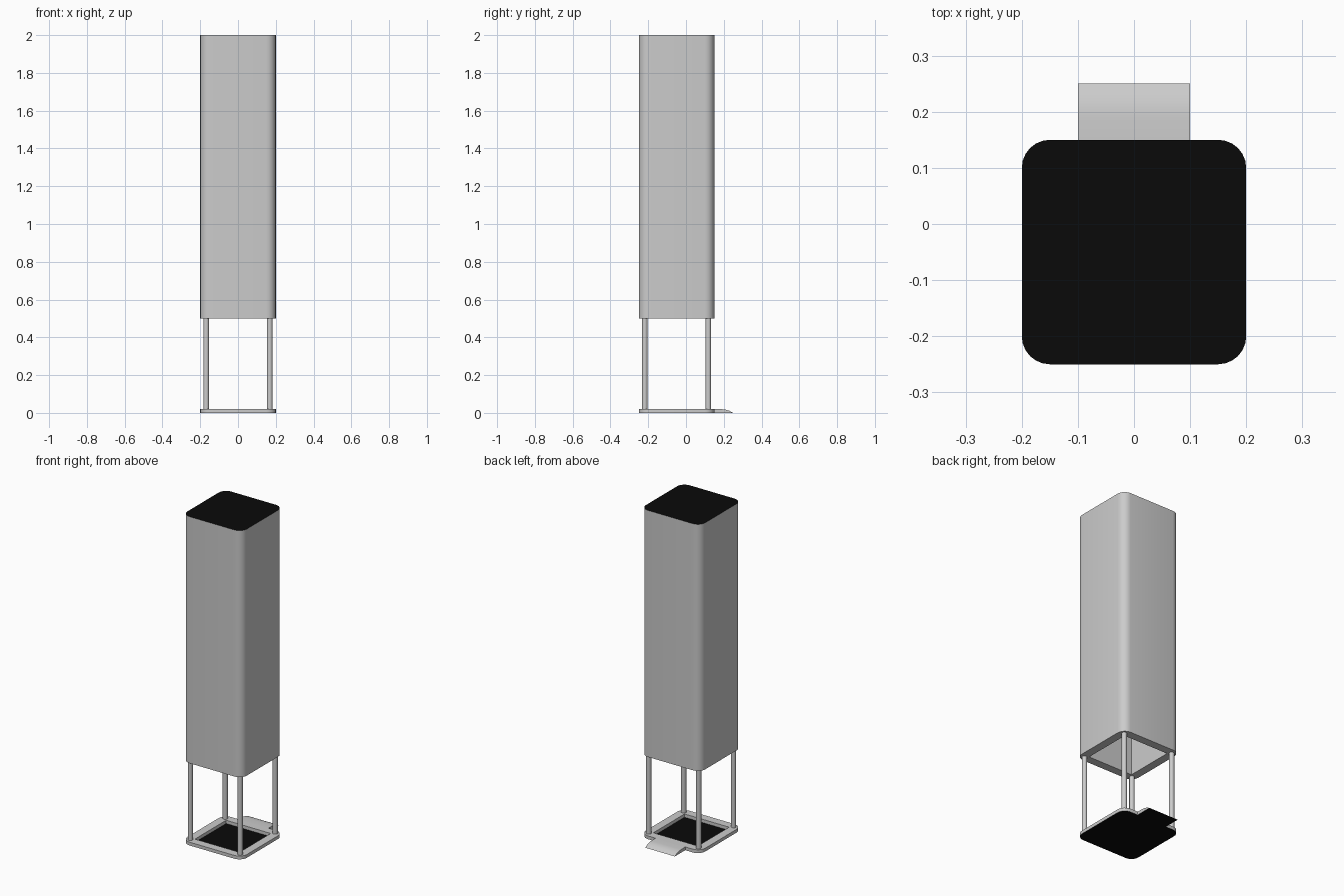
import bpy, bmesh, math

if "Cube" in bpy.data.objects:
    bpy.data.objects.remove(bpy.data.objects["Cube"])

CY = -0.05          # centre of the square plan in y
HALF, RAD, INNER = 0.2, 0.05, 0.15
SEG = 6

black = bpy.data.materials.new("black")
black.diffuse_color = (0.003, 0.003, 0.003, 1)
black.use_nodes = True
black.node_tree.nodes["Principled BSDF"].inputs["Base Color"].default_value = black.diffuse_color


def outline(half, rad):
    """Rounded square, counter-clockwise; rad 0 repeats each corner point."""
    pts = []
    for k, (sx, sy) in enumerate([(1, 1), (-1, 1), (-1, -1), (1, -1)]):
        for i in range(SEG + 1):
            a = math.pi / 2 * (k + i / SEG)
            pts.append((sx * (half - rad) + rad * math.cos(a),
                        CY + sy * (half - rad) + rad * math.sin(a)))
    return pts


def make(name, bm, mat=None):
    bmesh.ops.remove_doubles(bm, verts=bm.verts, dist=1e-5)
    me = bpy.data.meshes.new(name)
    bm.to_mesh(me)
    bm.free()
    ob = bpy.data.objects.new(name, me)
    bpy.context.collection.objects.link(ob)
    if mat:
        me.materials.append(mat)
    bpy.ops.object.select_all(action='DESELECT')
    bpy.context.view_layer.objects.active = ob
    ob.select_set(True)
    bpy.ops.object.shade_smooth_by_angle(angle=math.radians(30))
    return ob


def frame(name, z_far, z_rim):
    """Hollow wall, rimmed at z_rim and left open at z_far for a sheet."""
    bm = bmesh.new()
    out, inn = outline(HALF, RAD), outline(INNER, 0)
    loops = [[bm.verts.new((x, y, z)) for x, y in pts] for pts, z in
             [(out, z_far), (out, z_rim), (inn, z_rim), (inn, z_far)]]
    n = len(out)
    flip = z_rim < z_far
    for a, b in zip(loops, loops[1:]):
        for i in range(n):
            j = (i + 1) % n
            q = [a[i], a[j], b[j], b[i]]
            bm.faces.new(q[::-1] if flip else q)
    bmesh.ops.dissolve_degenerate(bm, dist=1e-6, edges=bm.edges)
    return make(name, bm)


def sheet(name, pts, z, up=True):
    bm = bmesh.new()
    f = bm.faces.new([bm.verts.new((x, y, z)) for x, y in pts])
    if not up:
        f.normal_flip()
    return make(name, bm, black)


# hollow column, base frame, black lid and floor
frame("column", 2.0, 0.5)
frame("base_frame", 0.0, 0.02)
sheet("lid", outline(HALF, RAD), 2.0)
sheet("floor", outline(HALF, RAD), 0.0, up=False)
sheet("ramp_underside", [(-.1, .15), (.1, .15), (.1, .25), (-.1, .25)], 0.0, up=False)

# ramp at the back, with a curved run-out
bm = bmesh.new()
prof = [(.15, .02), (.19, .0195), (.21, .0175), (.23, .011), (.25, 0)]
rows = [[bm.verts.new((x, y, z)) for y, z in prof] for x in (-.1, .1)]
for i in range(len(prof) - 1):
    bm.faces.new([rows[0][i], rows[1][i], rows[1][i + 1], rows[0][i + 1]])
for s, row in zip((-.1, .1), rows):
    f = bm.faces.new(row + [bm.verts.new((s, .15, 0))])
    if s > 0:
        f.normal_flip()
bmesh.ops.remove_doubles(bm, verts=bm.verts, dist=1e-5)
bm.normal_update()
for f in bm.faces:
    if (abs(f.normal.x) > .5 and f.normal.x * f.calc_center_median().x < 0) or f.normal.z < -.1:
        f.normal_flip()
make("ramp", bm)

# four round posts
for sx in (-1, 1):
    for sy in (-1, 1):
        bm = bmesh.new()
        bmesh.ops.create_cone(bm, segments=16, radius1=.0145, radius2=.0145, depth=.48)
        bmesh.ops.translate(bm, verts=bm.verts, vec=(sx * .168, CY + sy * .168, .26))
        make(("front" if sy < 0 else "back") + ("_left" if sx < 0 else "_right") + "_post", bm)
